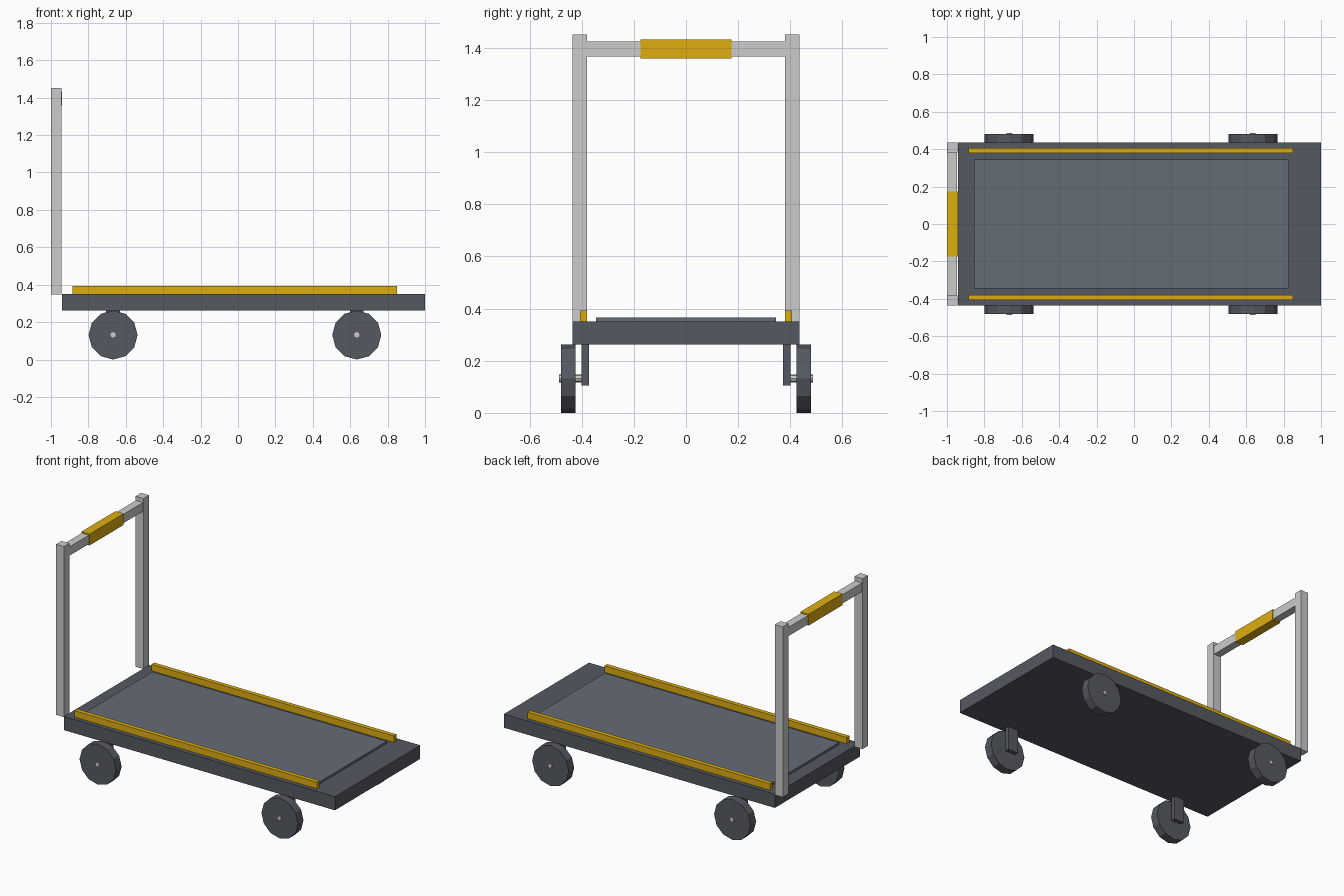
import bpy, math

if "Cube" in bpy.data.objects:
    bpy.data.objects.remove(bpy.data.objects["Cube"])


def material(name, rgb):
    m = bpy.data.materials.new(name)
    m.diffuse_color = (*rgb, 1)
    m.use_nodes = True
    m.node_tree.nodes["Principled BSDF"].inputs["Base Color"].default_value = m.diffuse_color
    return m


slate = material("slate", (0.09, 0.10, 0.12))
panel_grey = material("panel_grey", (0.13, 0.15, 0.18))
metal = material("metal", (0.53, 0.54, 0.55))
yellow = material("yellow", (0.73, 0.42, 0.005))


def finish(name, mat):
    ob = bpy.context.object
    ob.name = name
    ob.data.materials.append(mat)
    bpy.ops.object.transform_apply(location=False, rotation=True, scale=True)
    return ob


def box(name, x, y, z, mat):
    """Box from (min, max) ranges on each axis."""
    bpy.ops.mesh.primitive_cube_add(
        size=1, location=[(a + b) / 2 for a, b in (x, y, z)])
    bpy.context.object.scale = [abs(b - a) for a, b in (x, y, z)]
    return finish(name, mat)


def disc(name, x, y, z, radius, sides, mat):
    """Cylinder lying along y."""
    bpy.ops.mesh.primitive_cylinder_add(
        vertices=sides, radius=radius, depth=abs(y[1] - y[0]),
        location=(x, sum(y) / 2, z), rotation=(math.pi / 2, 0, 0))
    return finish(name, mat)


# Platform with raised inset panel
box("deck", (-0.942, 1.0), (-0.436, 0.436), (0.263, 0.351), slate)
box("deck_panel", (-0.855, 0.825), (-0.346, 0.346), (0.345, 0.365), panel_grey)

# Push handle bar and grip
box("handle_bar", (-0.997, -0.946), (-0.385, 0.385), (1.367, 1.424), metal)
box("handle_grip", (-1.0, -0.941), (-0.174, 0.174), (1.359, 1.432), yellow)

for side, s in (("right", 1), ("left", -1)):
    # Upright and side rail
    box(f"handle_post_{side}", (-0.999, -0.943), (s * 0.379, s * 0.436),
        (0.347, 1.451), metal)
    box(f"side_rail_{side}", (-0.885, 0.851), (s * 0.379, s * 0.407),
        (0.348, 0.393), yellow)
    # Wheels, axles and hanging brackets
    for end, x in (("rear", -0.668), ("front", 0.635)):
        tag = f"{end}_{side}"
        disc(f"wheel_{tag}", x, (s * 0.424, s * 0.480), 0.131, 0.131, 12, slate)
        disc(f"axle_{tag}", x, (s * 0.385, s * 0.487), 0.132, 0.015, 8, metal)
        box(f"bracket_{tag}", (x - 0.037, x + 0.037), (s * 0.372, s * 0.400),
            (0.105, 0.268), slate)
